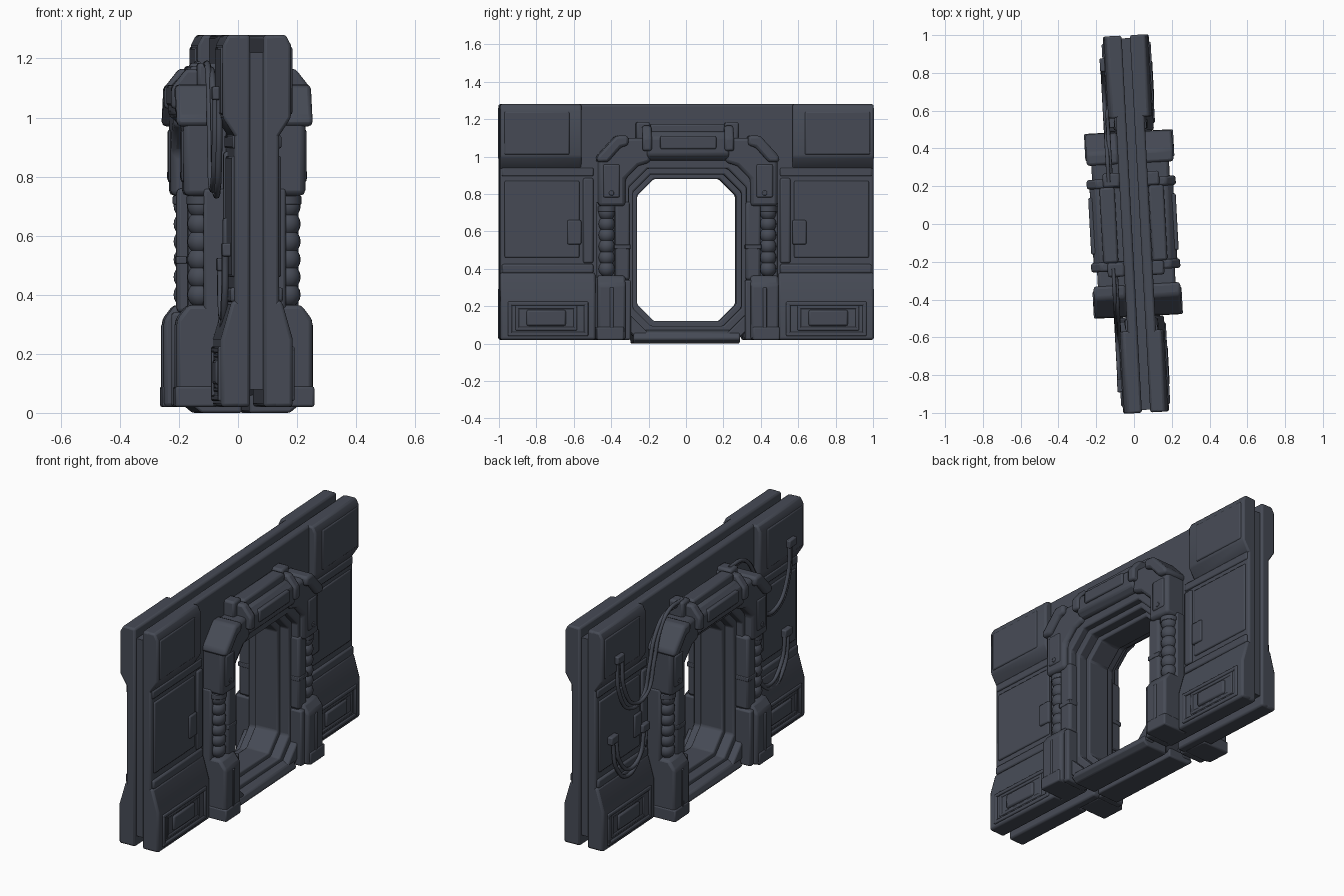
import bpy, bmesh, math
from mathutils import Vector

cube = bpy.data.objects.get("Cube")
if cube:
    bpy.data.objects.remove(cube, do_unlink=True)

steel = bpy.data.materials.new("dark blue grey steel")
steel.use_nodes = True
colour = (0.062, 0.070, 0.092, 1)
steel.diffuse_color = colour
steel.node_tree.nodes["Principled BSDF"].inputs["Base Color"].default_value = colour

parts = []


def finish(name, bm, mirror="xy", bevel=0.01):
    """Turn a bmesh into a mirrored, bevelled part."""
    bmesh.ops.recalc_face_normals(bm, faces=bm.faces)
    mesh = bpy.data.meshes.new(name)
    bm.to_mesh(mesh)
    bm.free()
    mesh.materials.append(steel)
    obj = bpy.data.objects.new(name, mesh)
    bpy.context.collection.objects.link(obj)
    if mirror:
        m = obj.modifiers.new("mirror", "MIRROR")
        m.use_axis = ("x" in mirror, "y" in mirror, False)
        m.use_mirror_merge = False
    if bevel:
        b = obj.modifiers.new("bevel", "BEVEL")
        b.width, b.segments, b.limit_method = bevel, 2, "ANGLE"
    parts.append(obj)
    return obj


def prism(name, axis, outline, a, b, mirror="xy", bevel=0.01):
    """Extrude an outline along x (outline is y,z) or y (outline is x,z)."""
    bm = bmesh.new()
    place = (lambda d, p: (d, *p)) if axis == "x" else (lambda d, p: (p[0], d, p[1]))
    near = [bm.verts.new(place(a, p)) for p in outline]
    far = [bm.verts.new(place(b, p)) for p in outline]
    bm.faces.new(near)
    bm.faces.new(far)
    for i in range(len(outline)):
        j = (i + 1) % len(outline)
        bm.faces.new((near[i], near[j], far[j], far[i]))
    return finish(name, bm, mirror, bevel)


def box(name, x, y, z, mirror="xy", bevel=0.01):
    corners = [(y[0], z[0]), (y[1], z[0]), (y[1], z[1]), (y[0], z[1])]
    return prism(name, "x", corners, x[0], x[1], mirror, bevel)


def octagon(half, low, high, cut):
    return [(half, low + cut), (half, high - cut), (half - cut, high), (cut - half, high),
            (-half, high - cut), (-half, low + cut), (cut - half, low), (half - cut, low)]


def ring(name, outer, inner, a, b, mirror="x", bevel=0.008):
    """A door frame between two octagons."""
    bm = bmesh.new()
    loops = [[bm.verts.new((d, *p)) for p in shape]
             for d, shape in ((a, outer), (b, outer), (b, inner), (a, inner))]
    for k in range(4):
        one, two = loops[k], loops[(k + 1) % 4]
        for i in range(8):
            j = (i + 1) % 8
            bm.faces.new((one[i], one[j], two[j], two[i]))
    return finish(name, bm, mirror, bevel)


def frame(name, x, y, z, rim):
    """Four raised strips around a recessed rectangle."""
    for label, ys, zs in (("bottom", y, (z[0], z[0] + rim)), ("top", y, (z[1] - rim, z[1])),
                          ("inner", (y[0], y[0] + rim), z), ("outer", (y[1] - rim, y[1]), z)):
        box(name + "_" + label, x, ys, zs, bevel=0.006)


def cylinder(name, centre, radius, depth, axis, sides=16, bevel=0.004):
    bm = bmesh.new()
    turn = Vector((0, 0, 1)).rotation_difference(Vector(axis)).to_matrix().to_4x4()
    turn.translation = centre
    bmesh.ops.create_cone(bm, cap_ends=True, segments=sides, radius1=radius,
                          radius2=radius, depth=depth, matrix=turn)
    return finish(name, bm, "xy", bevel)


# Twin wall slabs around a recessed core
door_cut = [(1, .02), (1, 1.28), (-1, 1.28), (-1, .02),
            (-.33, .02), (-.33, .96), (.33, .96), (.33, .02)]
prism("wall_slab", "x", door_cut, .022, .076, "x", .012)
box("wall_core", (-.03, .03), (.33, .985), (.08, 1.22), "y", 0)
box("wall_core_top", (-.03, .03), (-.35, .35), (.95, 1.22), "", 0)

# Corner blocks and lower panels with sloping shoulders
corner = [(.05, .92), (.074, .935), (.116, 1.0), (.116, 1.245), (.098, 1.28), (.05, 1.28)]
prism("corner_block", "y", corner, .565, 1, bevel=.01)
box("corner_plate", (.1, .122), (.63, .98), (1.01, 1.24), bevel=.008)
lower = [(.05, .02), (.122, .02), (.122, .25), (.085, .38), (.05, .38)]
prism("lower_panel", "y", lower, .49, 1, bevel=.012)
frame("console_rim", (.11, .13), (.53, .96), (.04, .225), .022)
frame("console_slot", (.11, .126), (.59, .92), (.07, .205), .02)
box("console_bar", (.11, .133), (.65, .86), (.095, .18))

# Middle bay plates
box("bay_plate", (.06, .084), (.575, .975), (.46, .87), bevel=.007)
box("bay_ridge", (.06, .084), (.5, .99), (.895, .94), bevel=.007)
box("bay_ledge", (.06, .09), (.5, .99), (.375, .425))
box("bay_strip", (.06, .088), (.5, .555), (.43, .885))
box("bay_latch", (.06, .094), (.565, .64), (.53, .66), bevel=.008)

# Stepped door lining
ring("door_lining_core", octagon(.36, .03, 1.0, .1), octagon(.265, .12, .88, .09), -.07, .07, "")
ring("door_lining_middle", octagon(.36, .03, 1.0, .1), octagon(.29, .095, .905, .095), .06, .125)
ring("door_lining_outer", octagon(.37, .02, 1.02, .1), octagon(.315, .06, .935, .1), .11, .165)

# Sill
sill = [(.012, 0), (.15, 0), (.18, .025), (.165, .06), (.12, .075), (.012, .09)]
prism("door_sill", "y", sill, -.29, .28, "x", .008)

# Feet of the arch
foot = [(.05, .02), (.23, .02), (.23, .315), (.192, .365), (.05, .365)]
prism("foot", "y", foot, .335, .485, bevel=.014)
box("foot_inner", (.05, .205), (.305, .35), (.02, .34))
box("foot_toe", (.06, .236), (.345, .49), (.02, .09), bevel=.008)
box("foot_rib", (.1, .235), (.4, .42), (.08, .3), bevel=.005)

# Posts and bellows
box("post", (.05, .187), (.31, .39), (.34, .76), bevel=.014)
box("post_back", (.05, .14), (.37, .485), (.34, .76))
box("post_clamp", (.06, .19), (.307, .394), (.505, .53), bevel=.004)
for i in range(6):
    bm = bmesh.new()
    bmesh.ops.create_uvsphere(bm, u_segments=16, v_segments=10, radius=.044)
    bmesh.ops.translate(bm, vec=(.148, .432, .4 + .06 * i), verts=bm.verts)
    finish("bellows_bead", bm, "xy", 0)
cylinder("bellows_collar", (.145, .43, .72), .05, .03, (0, 0, 1))

# Elbows
elbow = [(.48, .735), (.48, .99), (.375, 1.1), (.2, 1.1), (.2, .97),
         (.265, .95), (.335, .88), (.335, .735)]
prism("elbow", "x", elbow, .05, .206, bevel=.018)
cap = [(.488, 1.0), (.385, 1.112), (.32, 1.112), (.32, 1.06), (.36, 1.05), (.43, .97), (.488, .97)]
prism("elbow_cap", "x", cap, .06, .23, bevel=.016)
box("elbow_plate", (.15, .212), (.365, .455), (.78, .96))
cylinder("elbow_bolt", (.208, .41, .805), .014, .014, (1, 0, 0))

# Header box with clamps
header = [(.05, .98), (.19, .98), (.222, 1.01), (.222, 1.1), (.185, 1.135), (.05, 1.135)]
prism("header_box", "y", header, -.22, .22, "x", .012)
box("header_panel", (.18, .232), (-.15, .15), (1.04, 1.11), "x", .008)
box("header_top_pad", (.09, .17), (-.2, .2), (1.12, 1.175), "x", .012)
clamp = [(.05, 1.03), (.236, 1.03), (.236, 1.1), (.185, 1.165), (.05, 1.165)]
prism("header_clamp", "y", clamp, .195, .245, bevel=.012)
box("header_clip", (.06, .15), (.2, .275), (1.09, 1.185), bevel=.012)


# Loose cables on the -x face
def cable(name, points, x):
    curve = bpy.data.curves.new(name, "CURVE")
    curve.dimensions = "3D"
    curve.bevel_depth, curve.bevel_resolution, curve.resolution_u = .011, 2, 8
    curve.use_fill_caps = True
    spline = curve.splines.new("BEZIER")
    spline.bezier_points.add(len(points) - 1)
    for knot, (y, z) in zip(spline.bezier_points, points):
        knot.co = (x, y, z)
        knot.handle_left_type = knot.handle_right_type = "AUTO"
    curve.materials.append(steel)
    obj = bpy.data.objects.new(name, curve)
    bpy.context.collection.objects.link(obj)
    parts.append(obj)


upper = [(.86, 1.07), (.84, .88), (.74, .75), (.61, .76), (.54, .92), (.49, 1.06), (.4, 1.15), (.26, 1.16)]
drop = [(.87, .6), (.83, .43), (.72, .35), (.6, .42), (.56, .55)]
for side, sag in ((1, 0), (-1, .06)):
    for k in (0, 1):
        cable("upper_cable", [(side * (y - .03 * k), z + .02 * k) for y, z in upper], -.12 - .012 * k)
        cable("lower_cable", [(side * (y - .03 * k), z - sag + .03 * k) for y, z in drop], -.1)
    for y, z, depth in ((.85, 1.08, .145), (.86, .61 - sag, .112), (.55, .56 - sag, .112)):
        box("cable_socket", (-depth, -.06), sorted((side * (y - .035), side * (y + .035))),
            (z - .02, z + .025), "", .006)

# Slight turn of the whole wall, with the arch a touch off the wall's middle
arch = ("foot", "post", "bellows", "elbow", "header")
for obj in parts:
    obj.rotation_euler.z = math.radians(3.1)
    obj.location.x = -.003 if obj.name.startswith(arch) else .01
bpy.context.view_layer.update()

# Smooth shading
bpy.ops.object.select_all(action="DESELECT")
for obj in parts:
    if obj.type == "MESH":
        obj.select_set(True)
        bpy.context.view_layer.objects.active = obj
bpy.ops.object.shade_smooth_by_angle(angle=math.radians(35))
